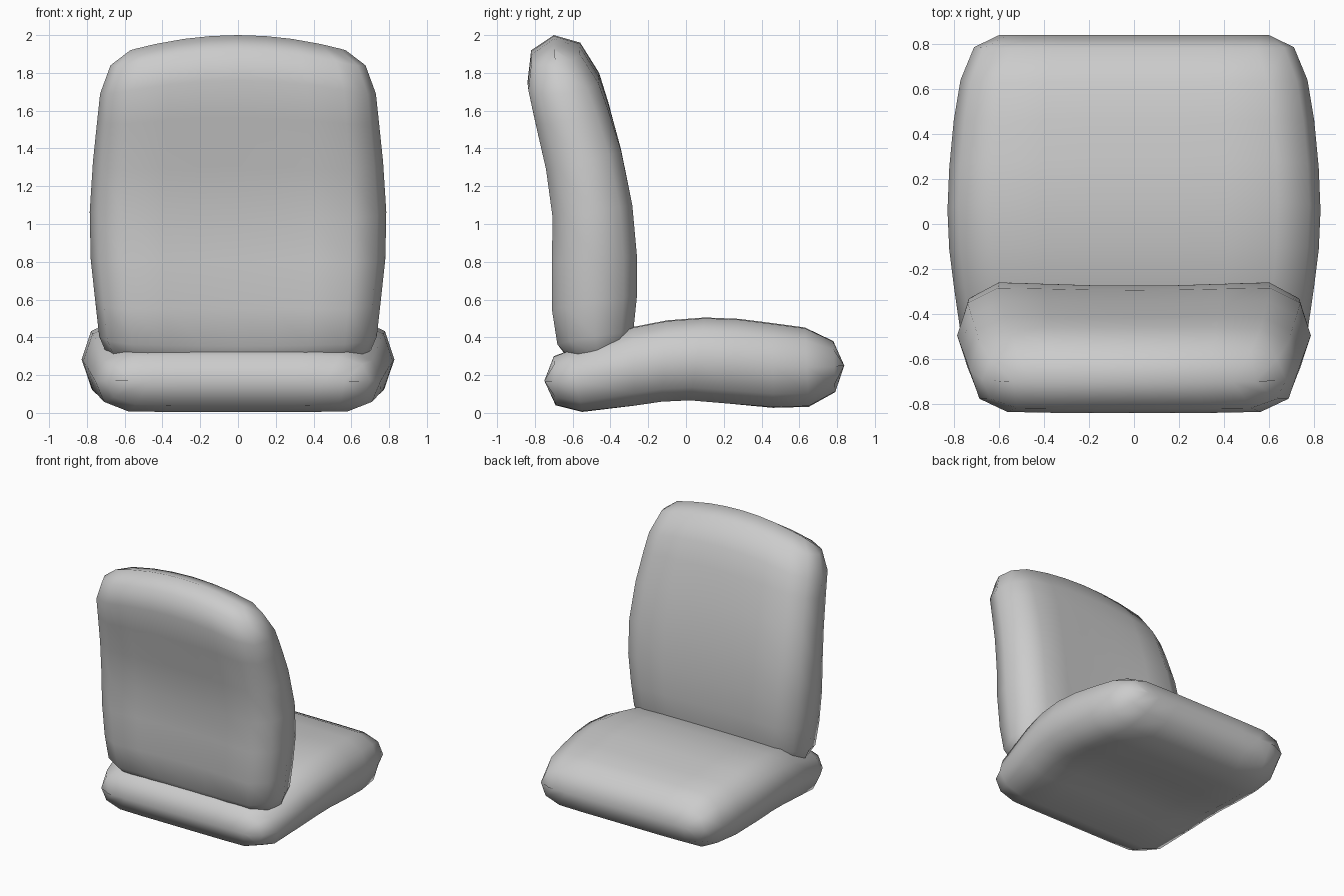
import bpy, bmesh
from mathutils import Vector

if "Cube" in bpy.data.objects:
    bpy.data.objects.remove(bpy.data.objects["Cube"])

# half cross-section: (fraction of width, fraction of thickness, dish weight)
HALF = [(0, 1, 1), (.25, 1, .93), (.5, 1, .6), (.77, .98, 0), (.94, .67, 0)]


def cushion(name, stations):
    """Loft a padded cushion through stations:
    (y, z of face A), (y, z of face B), half width, corner drop, dish A, dish B"""
    bm = bmesh.new()
    rings = []
    for a, b, w, drop, dish_a, dish_b in stations:
        a, b = Vector((0, *a)), Vector((0, *b))
        mid, half = (a + b) / 2, (b - a) / 2
        right = [(u, v - k * dish_b) for u, v, k in HALF]
        right += [(1, 0)]
        right += [(u, -(v - k * dish_a)) for u, v, k in reversed(HALF)]
        left = [(-u, v) for u, v in reversed(right[1:-1])]
        ring = []
        for u, v in right + left:
            p = mid + half * v + Vector((u * w, 0, -drop * u * u))
            ring.append(bm.verts.new(p))
        rings.append(ring)
    for r, s in zip(rings, rings[1:]):
        n = len(r)
        for i in range(n):
            j = (i + 1) % n
            bm.faces.new((r[i], r[j], s[j], s[i]))
    # end rings are flat ridges: weld them shut
    bmesh.ops.remove_doubles(bm, verts=bm.verts, dist=0.0005)
    bmesh.ops.recalc_face_normals(bm, faces=bm.faces)
    for f in bm.faces:
        f.smooth = True
    mesh = bpy.data.meshes.new(name)
    bm.to_mesh(mesh)
    bm.free()
    ob = bpy.data.objects.new(name, mesh)
    bpy.context.collection.objects.link(ob)
    return ob


# seat cushion: underside (A) and top (B), from the back edge to the knee edge
cushion("seat_cushion", [
    ((-.75, .17), (-.75, .17), .60, 0, 0, 0),
    ((-.69, .04), (-.70, .30), .70, 0, 0, 0),
    ((-.55, .005), (-.62, .33), .755, 0, 0, 0),
    ((-.27, .035), (-.28, .455), .80, 0, .03, 0),
    ((-.13, .055), (-.10, .49), .82, 0, .05, 0),
    ((.02, .062), (.10, .505), .828, 0, .06, 0),
    ((.22, .045), (.28, .498), .82, 0, .05, 0),
    ((.46, .027), (.46, .475), .80, 0, 0, 0),
    ((.65, .032), (.63, .452), .77, 0, 0, 0),
    ((.79, .11), (.78, .38), .71, 0, 0, 0),
    ((.838, .25), (.838, .25), .60, 0, 0, 0),
])

# backrest cushion: rear (A) and front (B) faces, from bottom to arched top
cushion("backrest_cushion", [
    ((-.46, .20), (-.46, .20), .60, -.05, 0, 0),
    ((-.60, .24), (-.33, .26), .69, -.05, .05, .05),
    ((-.685, .35), (-.275, .42), .735, -.02, .12, .08),
    ((-.715, .55), (-.255, .62), .755, 0, .12, .08),
    ((-.715, .80), (-.255, .83), .78, 0, .12, .08),
    ((-.71, 1.03), (-.28, 1.10), .785, 0, .10, .06),
    ((-.745, 1.30), (-.34, 1.40), .768, .02, .04, .03),
    ((-.80, 1.56), (-.41, 1.64), .745, .05, 0, 0),
    ((-.838, 1.76), (-.46, 1.80), .73, .09, 0, 0),
    ((-.82, 1.92), (-.56, 1.96), .675, .10, 0, 0),
    ((-.70, 2.0), (-.70, 2.0), .57, .08, 0, 0),
])
